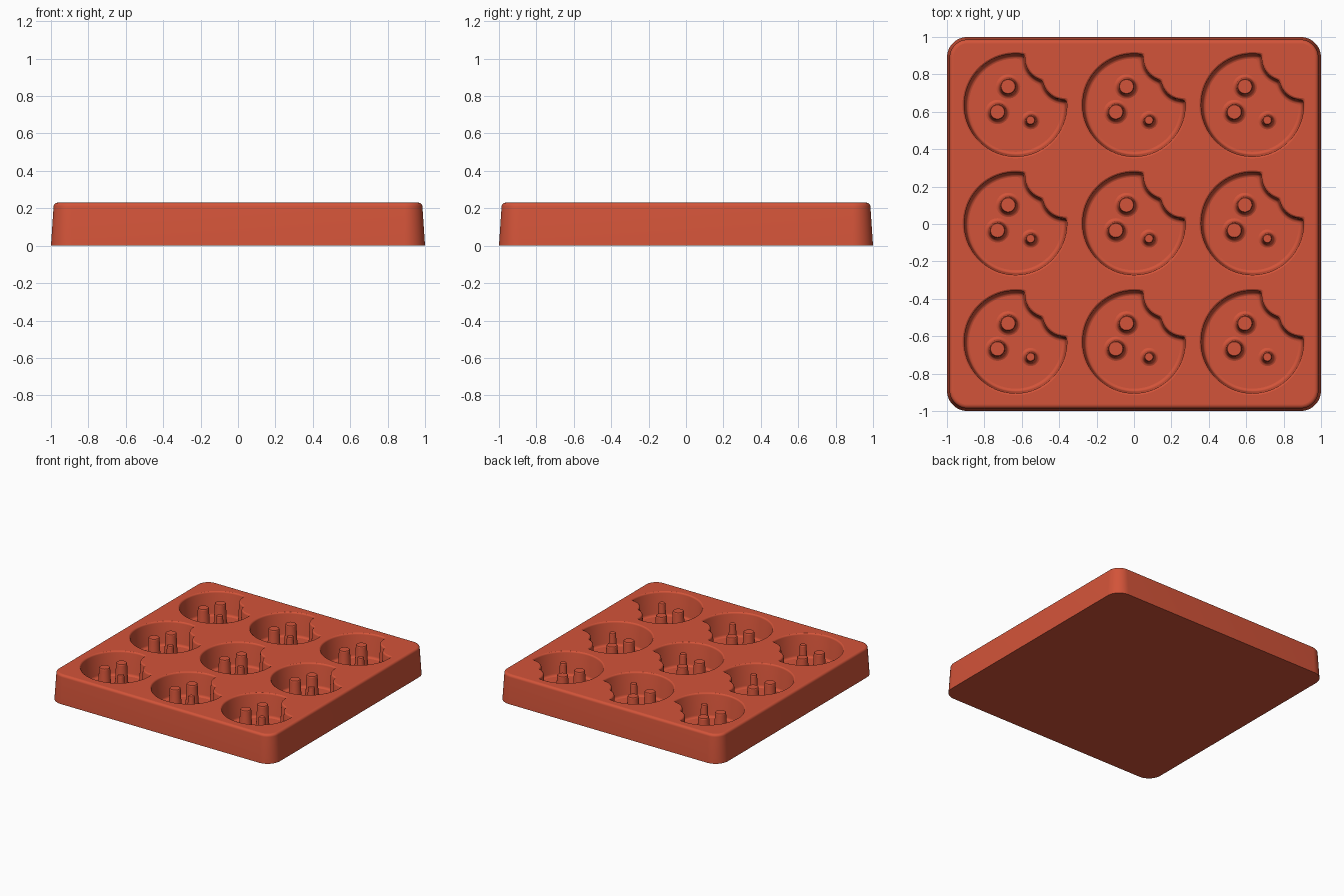
import bpy, bmesh, math
from mathutils import Vector

cube = bpy.data.objects.get("Cube")
if cube:
    bpy.data.objects.remove(cube)

PITCH, FLOOR, TOP = 0.633, 0.04, 0.23
RADIUS = 0.284
BITES = [(Vector((0.17, 0.25)), 0.11), (Vector((0.262, 0.147)), 0.108)]
# Peg centre x, y and top radius
PEGS = [(-0.04, 0.10, 0.037), (-0.097, -0.036, 0.037), (0.08, -0.08, 0.021)]


def rounded_square(half, corner, steps=12):
    pts = []
    for quarter in range(4):
        mid = math.pi / 4 + quarter * math.pi / 2
        cx = math.copysign(half - corner, math.cos(mid))
        cy = math.copysign(half - corner, math.sin(mid))
        for i in range(steps + 1):
            a = (quarter + i / steps) * math.pi / 2
            pts.append((cx + corner * math.cos(a), cy + corner * math.sin(a)))
    return pts


def circle(x, y, r, n=32):
    return [(x + r * math.cos(math.tau * i / n), y + r * math.sin(math.tau * i / n))
            for i in range(n)]


def cookie_distance(p):
    # Disc minus two bites, blended so the corners are rounded
    k = 0.006
    terms = [p.length - RADIUS] + [r - (p - c).length for c, r in BITES]
    big = max(terms)
    return big + k * math.log(sum(math.exp((t - big) / k) for t in terms))


def cookie(inset):
    bite_start, bite_end = math.radians(-5), math.radians(90)
    angles = [bite_start + (bite_end - bite_start) * i / 90 for i in range(90)]
    rest = math.tau - (bite_end - bite_start)
    angles += [bite_end + rest * i / 56 for i in range(56)]
    pts = []
    for a in angles:
        ray = Vector((math.cos(a), math.sin(a)))
        r, step = 0.08, 0.003
        last = cookie_distance(ray * r) + inset
        while True:
            value = cookie_distance(ray * (r + step)) + inset
            if value >= 0:
                r += step * -last / (value - last)
                break
            r, last = r + step, value
        pts.append(tuple(ray * r))
    return pts


bm = bmesh.new()


def add_loop(pts, z, dx=0, dy=0):
    return [bm.verts.new((x + dx, y + dy, z)) for x, y in pts]


def bridge(loops):
    for a, b in zip(loops, loops[1:]):
        for i in range(len(a)):
            j = (i + 1) % len(a)
            bm.faces.new((a[i], a[j], b[j], b[i]))


def loop_edges(loop):
    return [bm.edges.get((v, loop[(i + 1) % len(loop)])) for i, v in enumerate(loop)]


def fill(loops):
    edges = [e for loop in loops for e in loop_edges(loop)]
    bmesh.ops.triangle_fill(bm, edges=edges, use_beauty=True, normal=(0, 0, 1))


# Tapered outer wall with a rounded upper edge
fillet = 0.02
sections = [(0, 0)] + [
    (0.014 + fillet * (1 - math.cos(t)), TOP - fillet + fillet * math.sin(t))
    for t in (math.pi / 2 * i / 5 for i in range(6))]
outer = [add_loop(rounded_square(1 - d, 0.11 - d), z) for d, z in sections]
bridge(outer)
bm.faces.new(outer[0][::-1])

# Pocket wall: rounded rim, slight draft, rounded floor corner
wall = [(0, TOP), (0.004, TOP - 0.002), (0.008, TOP - 0.006), (0.01, TOP - 0.012),
        (0.018, FLOOR + 0.018), (0.021, FLOOR + 0.008),
        (0.027, FLOOR + 0.002), (0.035, FLOOR)]
outlines = [(cookie(d), z) for d, z in wall]

# Peg profile: foot fillet, drafted side, eased top
peg_profile = [(0.028, FLOOR), (0.02, FLOOR + 0.003), (0.014, FLOOR + 0.009),
               (0.011, FLOOR + 0.02), (0.004, TOP - 0.024), (0.003, TOP - 0.018),
               (0, TOP - 0.015)]

rims = []
for row in (-1, 0, 1):
    for col in (-1, 0, 1):
        dx, dy = col * PITCH, row * PITCH + 0.002
        loops = [add_loop(pts, z, dx, dy) for pts, z in outlines]
        bridge(loops)
        rims.append(loops[0])
        feet = []
        for x, y, r in PEGS:
            peg = [add_loop(circle(x, y, r + d), z, dx, dy) for d, z in peg_profile]
            bridge(peg)
            bm.faces.new(peg[-1])
            feet.append(peg[0])
        fill([loops[-1]] + feet)

# Flat top surface around the pockets
fill([outer[-1]] + rims)
bmesh.ops.recalc_face_normals(bm, faces=bm.faces)

mesh = bpy.data.meshes.new("baking_mould")
bm.to_mesh(mesh)
bm.free()
tray = bpy.data.objects.new("baking_mould", mesh)
bpy.context.collection.objects.link(tray)

# Terracotta silicone
mat = bpy.data.materials.new("terracotta_red")
mat.use_nodes = True
colour = (0.65, 0.088, 0.041, 1)
mat.diffuse_color = colour
mat.node_tree.nodes["Principled BSDF"].inputs["Base Color"].default_value = colour
mesh.materials.append(mat)

# Smooth rounded walls, flat horizontal faces
bpy.ops.object.select_all(action='DESELECT')
tray.select_set(True)
bpy.context.view_layer.objects.active = tray
bpy.ops.object.shade_smooth_by_angle(angle=math.radians(40))
for poly in mesh.polygons:
    if abs(poly.normal.z) > 0.999:
        poly.use_smooth = False
